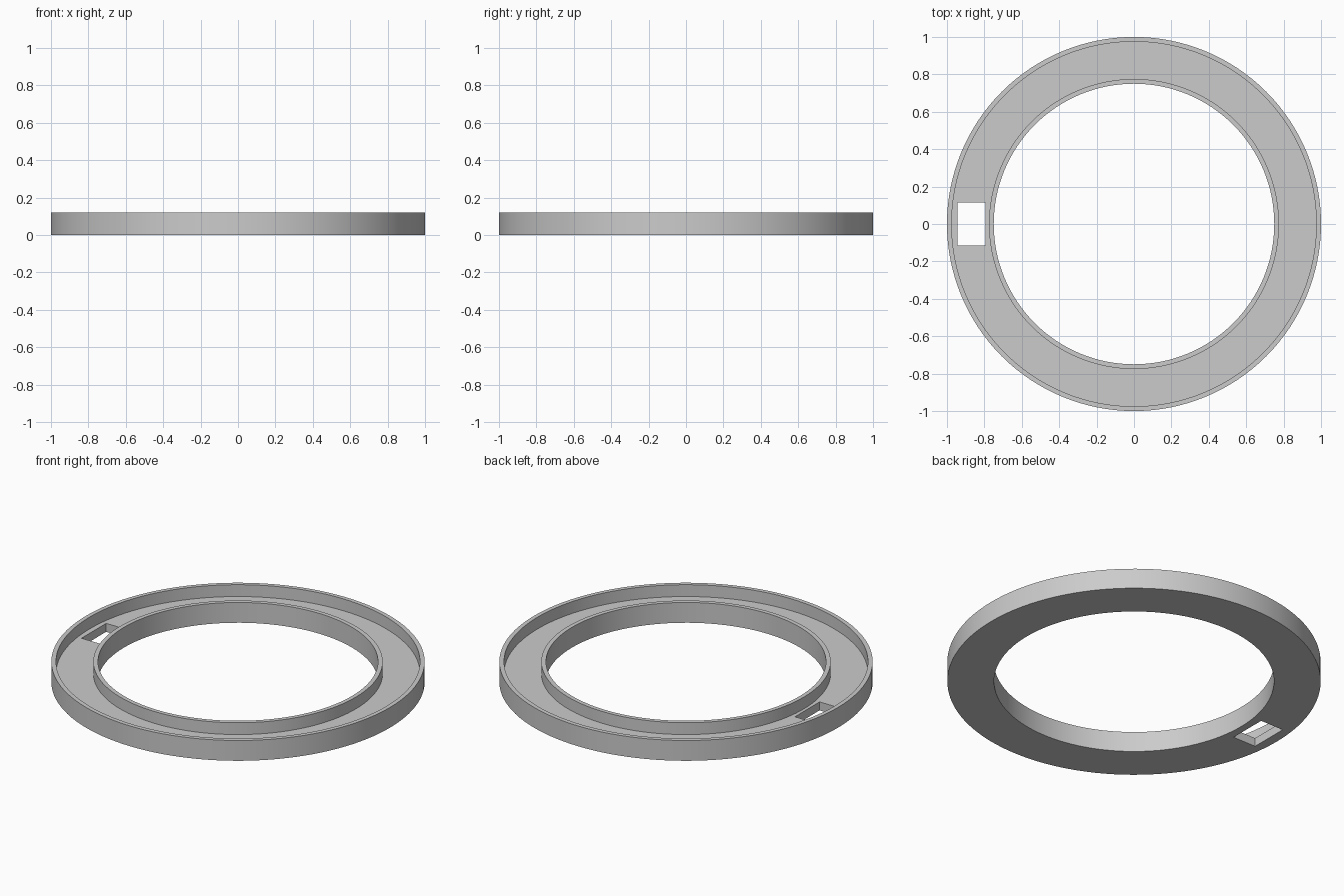
import bpy
import bmesh
import math

if "Cube" in bpy.data.objects:
    bpy.data.objects.remove(bpy.data.objects["Cube"], do_unlink=True)

SEGMENTS = 128
R_OUT, R_IN, WALL = 1.0, 0.75, 0.025
HEIGHT, FLOOR = 0.12, 0.05

# Plain grey material
grey = bpy.data.materials.new("plain_grey")
grey.use_nodes = True
colour = (0.6, 0.6, 0.6, 1)
grey.diffuse_color = colour
grey.node_tree.nodes["Principled BSDF"].inputs["Base Color"].default_value = colour


def add_object(name, bm):
    bmesh.ops.recalc_face_normals(bm, faces=bm.faces)
    mesh = bpy.data.meshes.new(name)
    bm.to_mesh(mesh)
    bm.free()
    mesh.materials.append(grey)
    obj = bpy.data.objects.new(name, mesh)
    bpy.context.collection.objects.link(obj)
    return obj


# Ring tray: a U-shaped channel section revolved about z
profile = [
    (R_IN, 0), (R_OUT, 0), (R_OUT, HEIGHT), (R_OUT - WALL, HEIGHT),
    (R_OUT - WALL, FLOOR), (R_IN + WALL, FLOOR), (R_IN + WALL, HEIGHT), (R_IN, HEIGHT),
]
bm = bmesh.new()
rings = []
for i in range(SEGMENTS):
    a = math.tau * i / SEGMENTS
    rings.append([bm.verts.new((r * math.cos(a), r * math.sin(a), z)) for r, z in profile])
for i, ring in enumerate(rings):
    following = rings[(i + 1) % SEGMENTS]
    for j in range(len(profile)):
        k = (j + 1) % len(profile)
        bm.faces.new((ring[j], following[j], following[k], ring[k]))
tray = add_object("ring_tray", bm)

# Rectangular slot through the floor on the right side
bm = bmesh.new()
bmesh.ops.create_cube(bm, size=1)
bmesh.ops.scale(bm, vec=(0.15, 0.23, 0.2), verts=bm.verts)
bmesh.ops.translate(bm, vec=(-0.868, 0, 0.02), verts=bm.verts)
cutter = add_object("slot_cutter", bm)
cutter.hide_render = True

cut = tray.modifiers.new("slot", "BOOLEAN")
cut.operation = "DIFFERENCE"
cut.solver = "EXACT"
cut.object = cutter
bpy.context.view_layer.objects.active = tray
tray.select_set(True)
bpy.ops.object.modifier_apply(modifier=cut.name)
bpy.data.objects.remove(cutter, do_unlink=True)

# Smooth round walls with crisp rims
bpy.ops.object.select_all(action="DESELECT")
tray.select_set(True)
bpy.ops.object.shade_smooth_by_angle(angle=math.radians(30))
